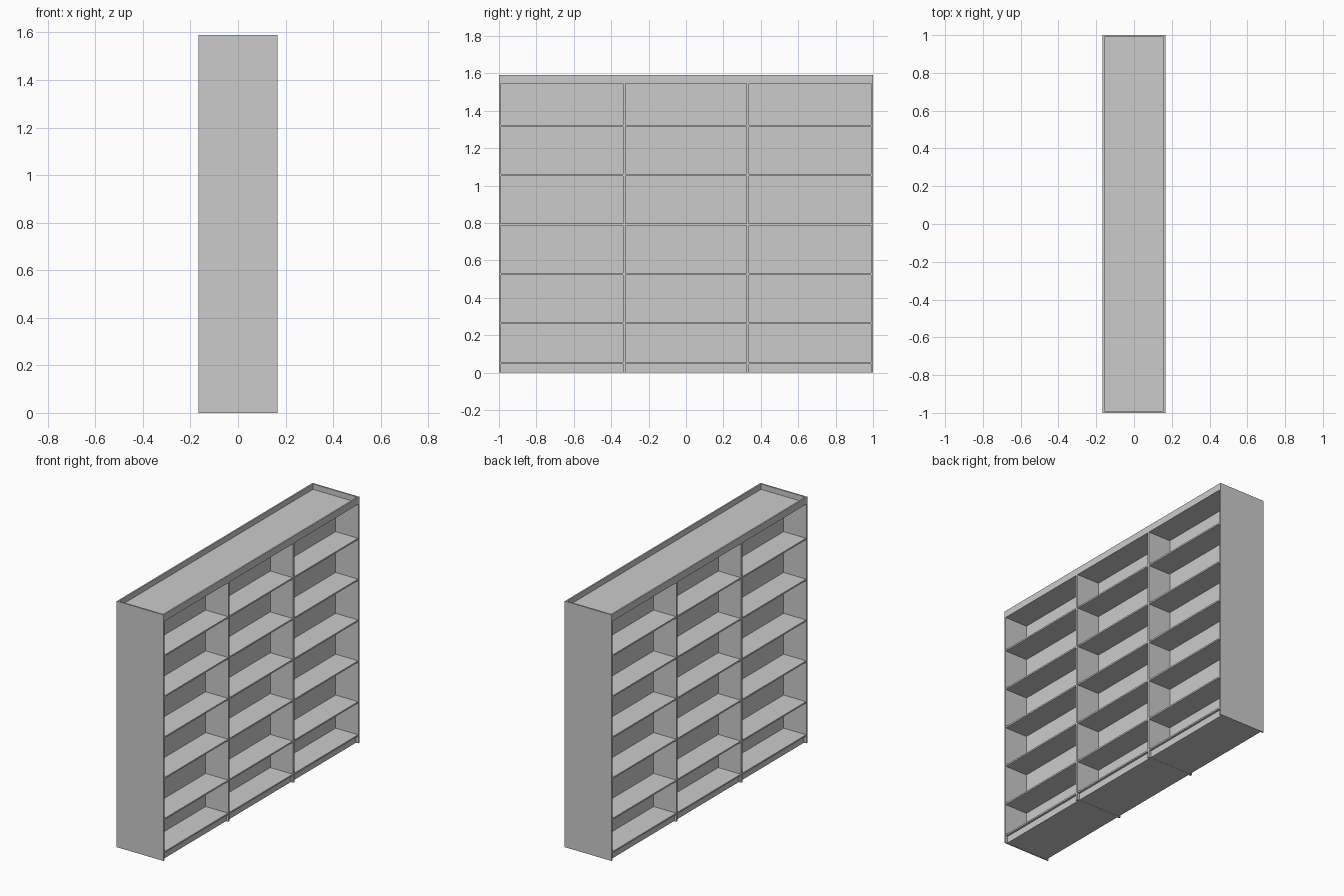
import bpy

if "Cube" in bpy.data.objects:
    bpy.data.objects.remove(bpy.data.objects["Cube"])

HALF_D = 0.167      # half depth (x)
HEIGHT = 1.59
T = 0.01            # board thickness
BAY_Y = (-0.99, -0.33, 0.33, 0.99)


def board(name, x0, x1, y0, y1, z0, z1):
    """Box spanning the given bounds."""
    bpy.ops.mesh.primitive_cube_add(
        size=1, location=((x0 + x1) / 2, (y0 + y1) / 2, (z0 + z1) / 2))
    ob = bpy.context.object
    ob.name = ob.data.name = name
    ob.scale = (x1 - x0, y1 - y0, z1 - z0)
    bpy.ops.object.transform_apply(location=False, rotation=False, scale=True)
    return ob


# End panels and top rails, one pair on each side
for s, side in ((-1, "a"), (1, "b")):
    y = sorted((s, s * (1 - T)))
    board(f"end_panel_{side}", -HALF_D, HALF_D, *y, 0, HEIGHT)
    x = sorted((s * HALF_D, s * (HALF_D - T)))
    board(f"top_rail_{side}", *x, -1 + T, 1 - T, 1.545, HEIGHT)

# Upright dividers between the three bays
for i, y in enumerate(BAY_Y[1:3]):
    board(f"divider_{i + 1}", -HALF_D, HALF_D, y - 0.007, y + 0.007, 0, 1.545)

# Central back panel shared by both faces
board("back_panel", -T / 2, T / 2, -1 + T, 1 - T, 0.05, 1.545)

# Recessed top and inset plinth
board("top_panel", -HALF_D + T, HALF_D - T, -1 + T, 1 - T, 1.545, 1.555)
board("plinth", -HALF_D + 0.015, HALF_D - 0.015, -1 + T, 1 - T, 0.001, 0.045)

# Shelves on both faces of every bay
levels = [0.05] + [0.264 * k for k in range(1, 6)]
for b in range(3):
    y0 = BAY_Y[b] + (0.007 if b else 0)
    y1 = BAY_Y[b + 1] - (0.007 if b < 2 else 0)
    for k, z in enumerate(levels):
        for s, side in ((-1, "a"), (1, "b")):
            x = sorted((s * T / 2, s * (HALF_D - 0.002)))
            board(f"shelf_{side}_bay{b + 1}_{k + 1}", *x, y0, y1,
                  z - T / 2, z + T / 2)
